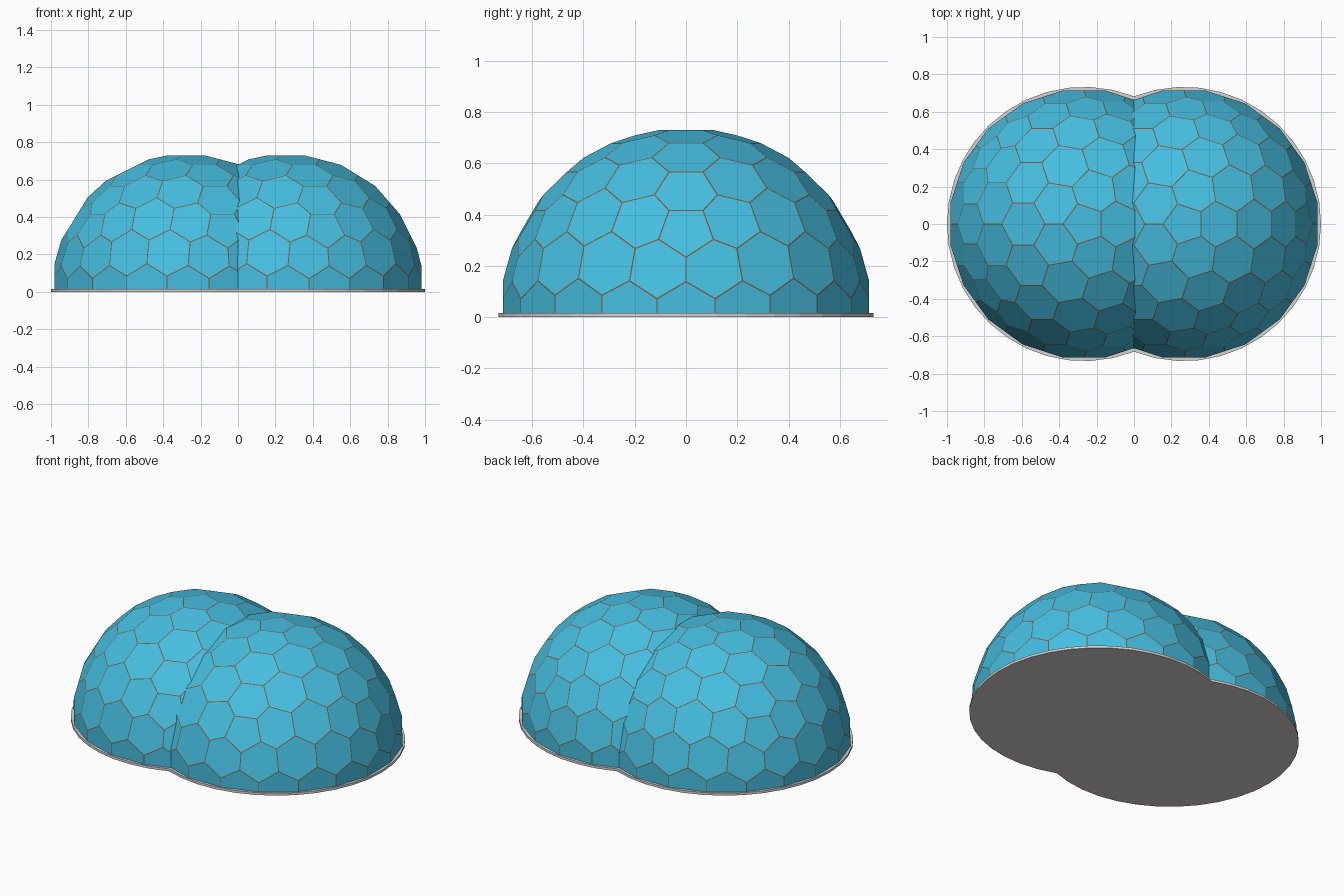
import bpy, bmesh, math
from mathutils import Vector, Matrix

OFFSET = 0.267      # dome centre distance from the middle
RADIUS = 0.714      # panels touch this sphere
BASE_R = 0.733
BASE_H = 0.015
SEAM = 0.0025       # half width of a strut line

cube = bpy.data.objects.get("Cube")
if cube:
    bpy.data.objects.remove(cube, do_unlink=True)


def material(name, rgb):
    mat = bpy.data.materials.new(name)
    mat.use_nodes = True
    color = (*rgb, 1.0)
    mat.diffuse_color = color
    mat.node_tree.nodes["Principled BSDF"].inputs["Base Color"].default_value = color
    return mat


panel_blue = material("panel blue", (0.06, 0.52, 0.75))
strut_brown = material("strut brown", (0.22, 0.09, 0.03))
floor_grey = material("floor grey", (0.68, 0.66, 0.64))


def add_object(name, bm, mats):
    mesh = bpy.data.meshes.new(name)
    bm.to_mesh(mesh)
    bm.free()
    for mat in mats:
        mesh.materials.append(mat)
    obj = bpy.data.objects.new(name, mesh)
    bpy.context.collection.objects.link(obj)
    return obj


def panel_sphere():
    """Flat hexagon and pentagon panels: the polar dual of an icosphere."""
    ico = bmesh.new()
    bmesh.ops.create_icosphere(ico, subdivisions=3, radius=1)
    ico.normal_update()
    bm = bmesh.new()
    corner = {}
    for f in ico.faces:
        corner[f] = bm.verts.new(f.normal * RADIUS / f.normal.dot(f.verts[0].co))
    for v in ico.verts:
        n = v.co.normalized()
        u = n.orthogonal().normalized()
        w = n.cross(u)
        ring = sorted(v.link_faces, key=lambda f: math.atan2(
            corner[f].co.dot(w), corner[f].co.dot(u)))
        bm.faces.new([corner[f] for f in ring])
    ico.free()
    return bm


def cut(bm, point, normal):
    """Remove everything on the side the normal points to."""
    bmesh.ops.bisect_plane(bm, geom=bm.verts[:] + bm.edges[:] + bm.faces[:],
                           plane_co=point, plane_no=normal, clear_outer=True)


def dome(name, side):
    bm = panel_sphere()
    bm.normal_update()
    # Strut lines around each panel
    rims = bmesh.ops.inset_individual(bm, faces=bm.faces[:], thickness=SEAM,
                                      use_even_offset=True)["faces"]
    for f in rims:
        f.material_index = 1
    # Keep the upper half and drop the part hidden in the other dome
    cut(bm, Vector((0, 0, 0)), Vector((0, 0, -1)))
    bmesh.ops.transform(bm, matrix=Matrix.Translation((side * OFFSET, 0, BASE_H)),
                        verts=bm.verts[:])
    cut(bm, Vector((-side * 0.05, 0, 0)), Vector((-side, 0, 0)))
    return add_object(name, bm, [panel_blue, strut_brown])


dome("left_dome", 1)
dome("right_dome", -1)

# Floor slab: outline of two overlapping discs
bm = bmesh.new()
reach = math.acos(-OFFSET / BASE_R)
steps = 24
outline = []
for side in (1, -1):
    for i in range(steps):
        a = -reach + 2 * reach * i / steps
        outline.append(bm.verts.new((side * (OFFSET + BASE_R * math.cos(a)),
                                     side * BASE_R * math.sin(a), 0)))
bottom = bm.faces.new(outline)
top = bmesh.ops.extrude_face_region(bm, geom=[bottom], use_keep_orig=True)["geom"]
bmesh.ops.translate(bm, vec=(0, 0, BASE_H),
                    verts=[g for g in top if isinstance(g, bmesh.types.BMVert)])
bmesh.ops.recalc_face_normals(bm, faces=bm.faces[:])
add_object("floor_slab", bm, [floor_grey])
